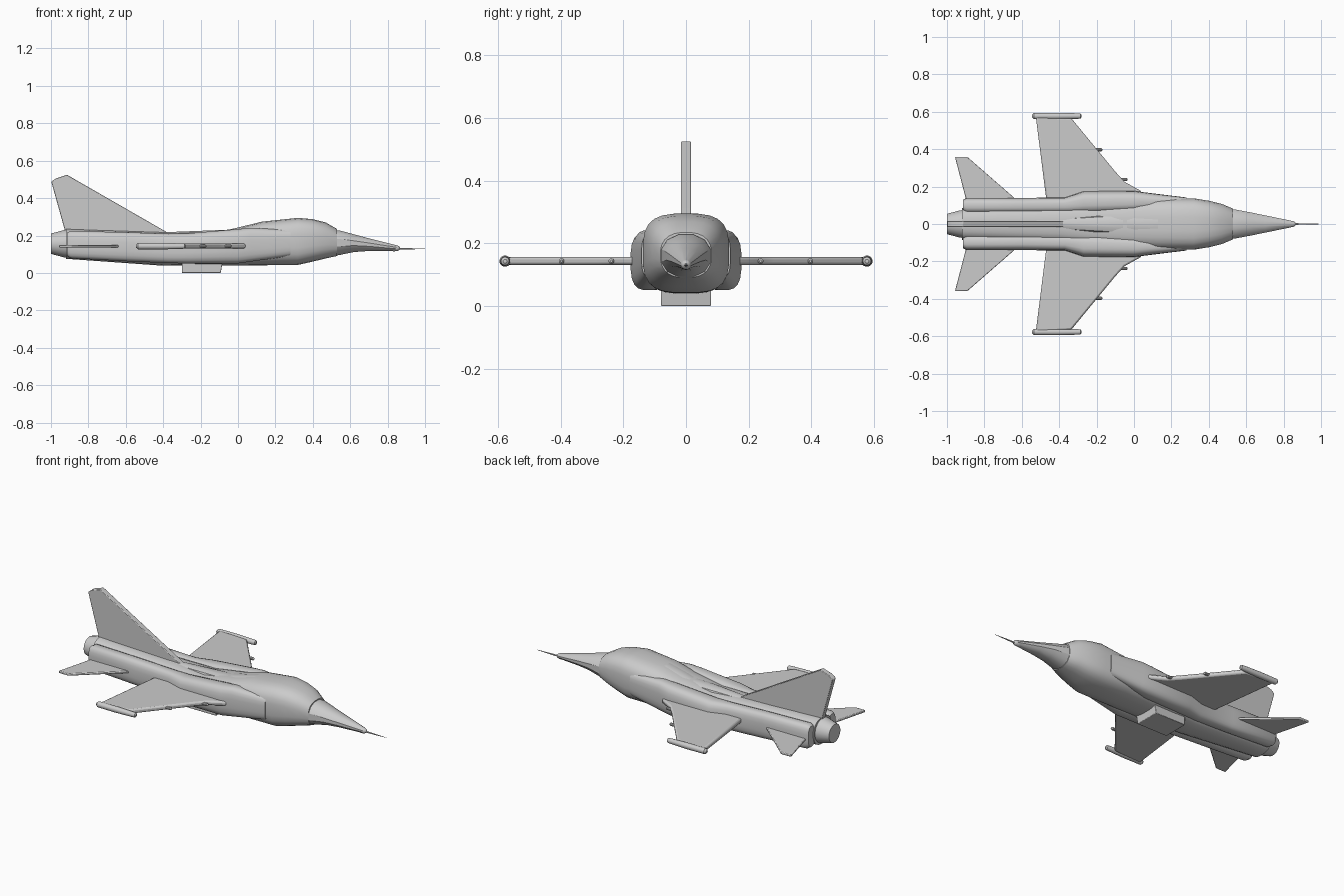
import bpy
import bmesh
from math import cos, sin, pi, radians

default_cube = bpy.data.objects.get("Cube")
if default_cube:
    bpy.data.objects.remove(default_cube, do_unlink=True)

# One plain painted-metal colour
paint = bpy.data.materials.new("light grey paint")
paint.use_nodes = True
paint.diffuse_color = (0.6, 0.6, 0.6, 1)
shader = next(node for node in paint.node_tree.nodes if node.type == 'BSDF_PRINCIPLED')
shader.inputs["Base Color"].default_value = paint.diffuse_color


def finish(name, bm, mirrored=False, bevel=0, smooth_angle=32):
    """Turn a bmesh into a shaded object, optionally paired across the centre line."""
    bmesh.ops.recalc_face_normals(bm, faces=bm.faces)
    mesh = bpy.data.meshes.new(name)
    bm.to_mesh(mesh)
    bm.free()
    mesh.materials.append(paint)
    obj = bpy.data.objects.new(name, mesh)
    bpy.context.collection.objects.link(obj)
    bpy.ops.object.select_all(action='DESELECT')
    obj.select_set(True)
    bpy.context.view_layer.objects.active = obj
    bpy.ops.object.shade_smooth_by_angle(angle=radians(smooth_angle))
    if bevel:
        modifier = obj.modifiers.new("edge_bevel", 'BEVEL')
        modifier.width = bevel
        modifier.segments = 2
        modifier.limit_method = 'ANGLE'
    if mirrored:
        modifier = obj.modifiers.new("mirror", 'MIRROR')
        modifier.use_axis = (False, True, False)
        modifier.use_mirror_merge = False
    return obj


def squash(value, power):
    """Superellipse coordinate: power 2 is round, higher is boxier."""
    return (1 if value >= 0 else -1) * abs(value) ** (2 / power)


def loft(name, stations, sides=20, mirrored=False, smooth_angle=32):
    """Skin sections given as x, centre y, half width, low z, high z, boxiness."""
    bm = bmesh.new()
    rings = []
    for x, y, half, low, high, power in stations:
        middle, tall = (low + high) / 2, (high - low) / 2
        ring = []
        for i in range(sides):
            angle = 2 * pi * (i + 0.5) / sides
            ring.append(bm.verts.new((x,
                                      y + half * squash(cos(angle), power),
                                      middle + tall * squash(sin(angle), power))))
        rings.append(ring)
    for back, front in zip(rings, rings[1:]):
        for i in range(sides):
            j = (i + 1) % sides
            bm.faces.new((back[i], back[j], front[j], front[i]))
    bm.faces.new(rings[0])
    bm.faces.new(rings[-1])
    return finish(name, bm, mirrored, smooth_angle=smooth_angle)


def tube(name, points, y, z, mirrored=False, sides=16):
    """Round body along x from (x, radius) pairs."""
    stations = [(x, y, r, z - r, z + r, 2) for x, r in points]
    return loft(name, stations, sides, mirrored)


def plate(name, outline, place, shift, mirrored=False, bevel=0.0):
    """Extrude a flat outline; place maps outline points into space."""
    bm = bmesh.new()
    face = bm.faces.new([bm.verts.new(place(a, b)) for a, b in outline])
    result = bmesh.ops.extrude_face_region(bm, geom=[face])
    moved = [g for g in result["geom"] if isinstance(g, bmesh.types.BMVert)]
    bmesh.ops.translate(bm, verts=moved, vec=shift)
    return finish(name, bm, mirrored, bevel)


# Main body, from the tail to the end of the canopy hump
loft("fuselage", [
    (-0.92, 0, 0.085, 0.075, 0.235, 2.6),
    (-0.40, 0, 0.10, 0.038, 0.215, 3),
    (-0.20, 0, 0.12, 0.038, 0.21, 3),
    (0.00, 0, 0.13, 0.04, 0.24, 3),
    (0.13, 0, 0.138, 0.04, 0.275, 3),
    (0.32, 0, 0.138, 0.042, 0.295, 3.2),
    (0.40, 0, 0.125, 0.06, 0.288, 3),
    (0.47, 0, 0.108, 0.077, 0.27, 2.8),
    (0.53, 0, 0.082, 0.09, 0.235, 2.5),
], sides=24)

# Tapered nose, cap and probe
loft("nose_cone", [
    (0.50, 0, 0.085, 0.086, 0.23, 2.3),
    (0.54, 0, 0.08, 0.093, 0.23, 2.2),
    (0.62, 0, 0.065, 0.11, 0.208, 2),
    (0.70, 0, 0.048, 0.116, 0.186, 2),
    (0.85, 0, 0.016, 0.117, 0.148, 2),
], sides=12)
tube("nose_cap", [(0.83, 0.017), (0.85, 0.016), (0.86, 0.012), (0.866, 0.004)], 0, 0.132)
tube("nose_probe", [(0.85, 0.005), (0.92, 0.0035), (1.0, 0.001)], 0, 0.129, sides=8)

# Long side ducts flanking the body
loft("side_duct", [
    (-0.915, 0.10, 0.03, 0.09, 0.215, 3),
    (-0.895, 0.098, 0.042, 0.078, 0.225, 3),
    (-0.60, 0.098, 0.042, 0.062, 0.218, 3),
    (-0.37, 0.10, 0.042, 0.052, 0.21, 3),
    (-0.27, 0.115, 0.06, 0.05, 0.212, 3),
    (0.00, 0.12, 0.057, 0.05, 0.235, 3),
    (0.07, 0.12, 0.048, 0.06, 0.242, 3),
    (0.28, 0.11, 0.032, 0.09, 0.23, 3),
], mirrored=True)

# Raised spine between the canopy hump and the fin
loft("dorsal_spine", [
    (-0.92, 0, 0.03, 0.15, 0.238, 2.5),
    (-0.38, 0, 0.035, 0.15, 0.219, 2.5),
    (-0.05, 0, 0.06, 0.15, 0.232, 2.5),
    (0.13, 0, 0.07, 0.15, 0.276, 2.5),
], sides=12)

# Engine nozzle
tube("exhaust_nozzle", [(-1.0, 0.055), (-0.97, 0.063), (-0.93, 0.074), (-0.88, 0.077)],
     0, 0.156, sides=20)

# Wings with tip rails and leading edge fairings
plate("wing", [(0.06, 0.14), (0.035, 0.178), (-0.05, 0.225), (-0.10, 0.28),
               (-0.335, 0.565), (-0.525, 0.575), (-0.465, 0.1)],
      lambda x, y: (x, y, 0.13), (0, 0, 0.027), mirrored=True, bevel=0.009)
tube("wing_tip_rail", [(-0.545, 0.008), (-0.535, 0.017), (-0.42, 0.018), (-0.30, 0.015),
                       (-0.285, 0.013), (-0.28, 0.006)], 0.577, 0.143, mirrored=True)
for label, x, y in (("inner", -0.05, 0.238), ("outer", -0.185, 0.397)):
    tube(label + "_wing_fairing", [(x - 0.05, 0.009), (x + 0.01, 0.009), (x + 0.016, 0.004)],
         y, 0.143, mirrored=True, sides=10)

# Tailplanes
plate("tailplane", [(-0.60, 0.10), (-0.64, 0.14), (-0.89, 0.358), (-0.957, 0.358), (-0.89, 0.10)],
      lambda x, y: (x, y, 0.136), (0, 0, 0.014), mirrored=True, bevel=0.004)

# Vertical fin
plate("tail_fin", [(-0.30, 0.17), (-0.37, 0.212), (-0.915, 0.525), (-0.975, 0.505),
                   (-0.998, 0.487), (-0.925, 0.225), (-0.90, 0.17)],
      lambda x, z: (x, -0.016, z), (0, 0.032, 0), bevel=0.003)

# Belly fairing
plate("belly_box", [(-0.30, 0.0), (-0.092, 0.0), (-0.082, 0.06), (-0.30, 0.06)],
      lambda x, z: (x, -0.08, z), (0, 0.16, 0), bevel=0.003)
